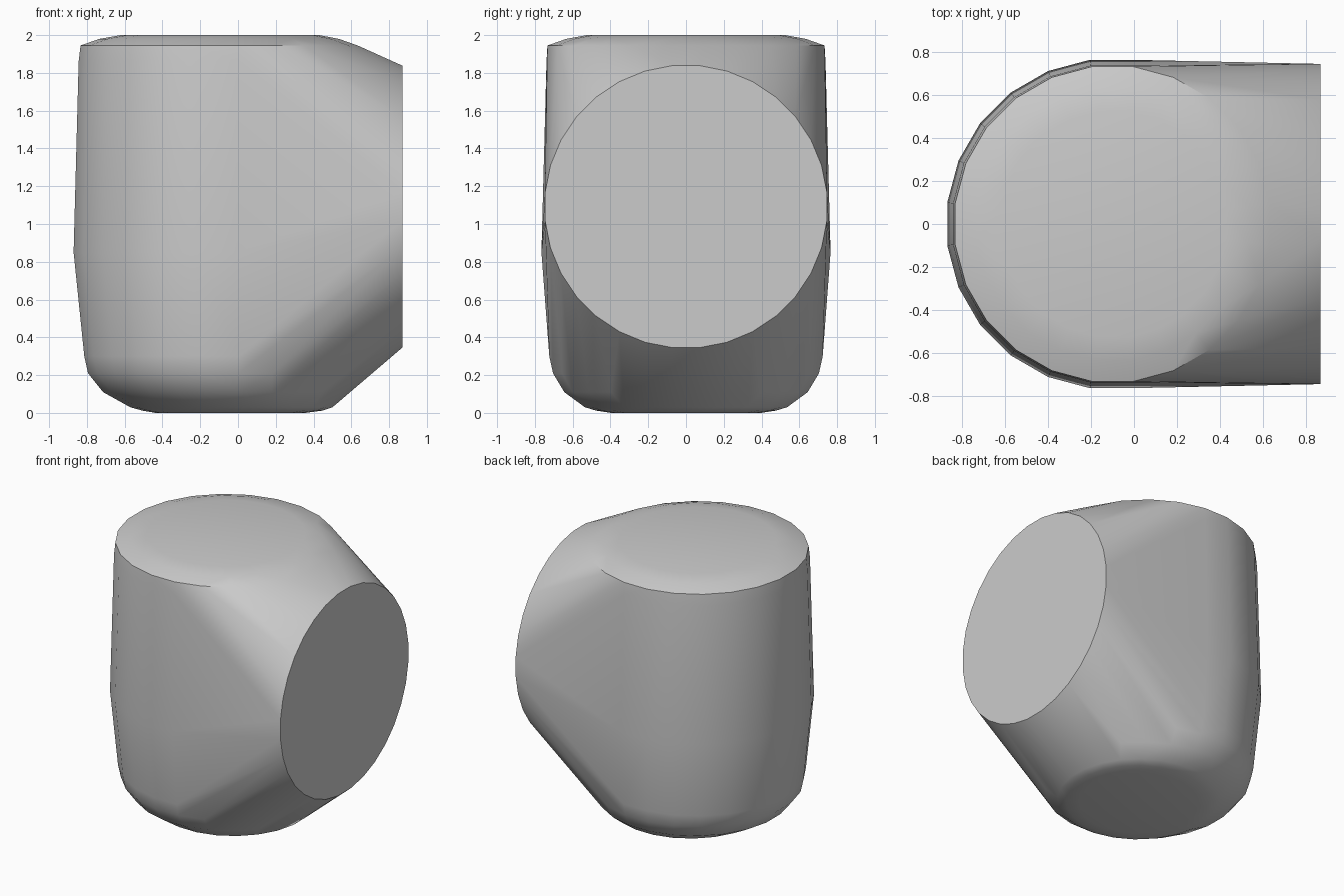
import bpy, bmesh, math

cube = bpy.data.objects.get("Cube")
if cube:
    bpy.data.objects.remove(cube, do_unlink=True)

grey = bpy.data.materials.new("light_grey")
grey.use_nodes = True
colour = (0.6, 0.6, 0.6, 1)
grey.diffuse_color = colour
grey.node_tree.nodes["Principled BSDF"].inputs["Base Color"].default_value = colour


def circle(radius, sides):
    """Points on a circle, with a flat side facing each axis."""
    for i in range(sides):
        a = (i + 0.5) * math.tau / sides
        yield radius * math.cos(a), radius * math.sin(a)


bm = bmesh.new()

# Upright rounded barrel: height, radius and x centre of each ring
barrel = [
    (0.0, 0.40, -0.04), (0.012, 0.48, -0.03), (0.03, 0.54, -0.035),
    (0.11, 0.65, -0.07), (0.21, 0.71, -0.09), (0.30, 0.73, -0.09),
    (0.85, 0.772, -0.105), (1.0, 0.768, -0.105), (1.86, 0.745, -0.105),
    (1.945, 0.74, -0.10), (1.98, 0.64, -0.10), (2.0, 0.53, -0.095),
]
for z, radius, cx in barrel:
    for x, y in circle(radius, 24):
        bm.verts.new((cx + x, y, z))

# Flat round face on the left end
for y, z in circle(0.75, 32):
    bm.verts.new((0.87, y, 1.092 + z))

# Skin the barrel and the round face together, then tidy
bmesh.ops.convex_hull(bm, input=bm.verts[:])
bmesh.ops.delete(bm, geom=[v for v in bm.verts if not v.link_faces], context="VERTS")
bmesh.ops.dissolve_limit(bm, angle_limit=math.radians(0.5),
                         verts=bm.verts[:], edges=bm.edges[:])
bmesh.ops.recalc_face_normals(bm, faces=bm.faces[:])

mesh = bpy.data.meshes.new("elbow_body")
bm.to_mesh(mesh)
bm.free()
mesh.materials.append(grey)
body = bpy.data.objects.new("elbow_body", mesh)
bpy.context.collection.objects.link(body)

# Smooth sides with crisp rims
bpy.ops.object.select_all(action="DESELECT")
body.select_set(True)
bpy.context.view_layer.objects.active = body
bpy.ops.object.shade_smooth_by_angle(angle=math.radians(30))
